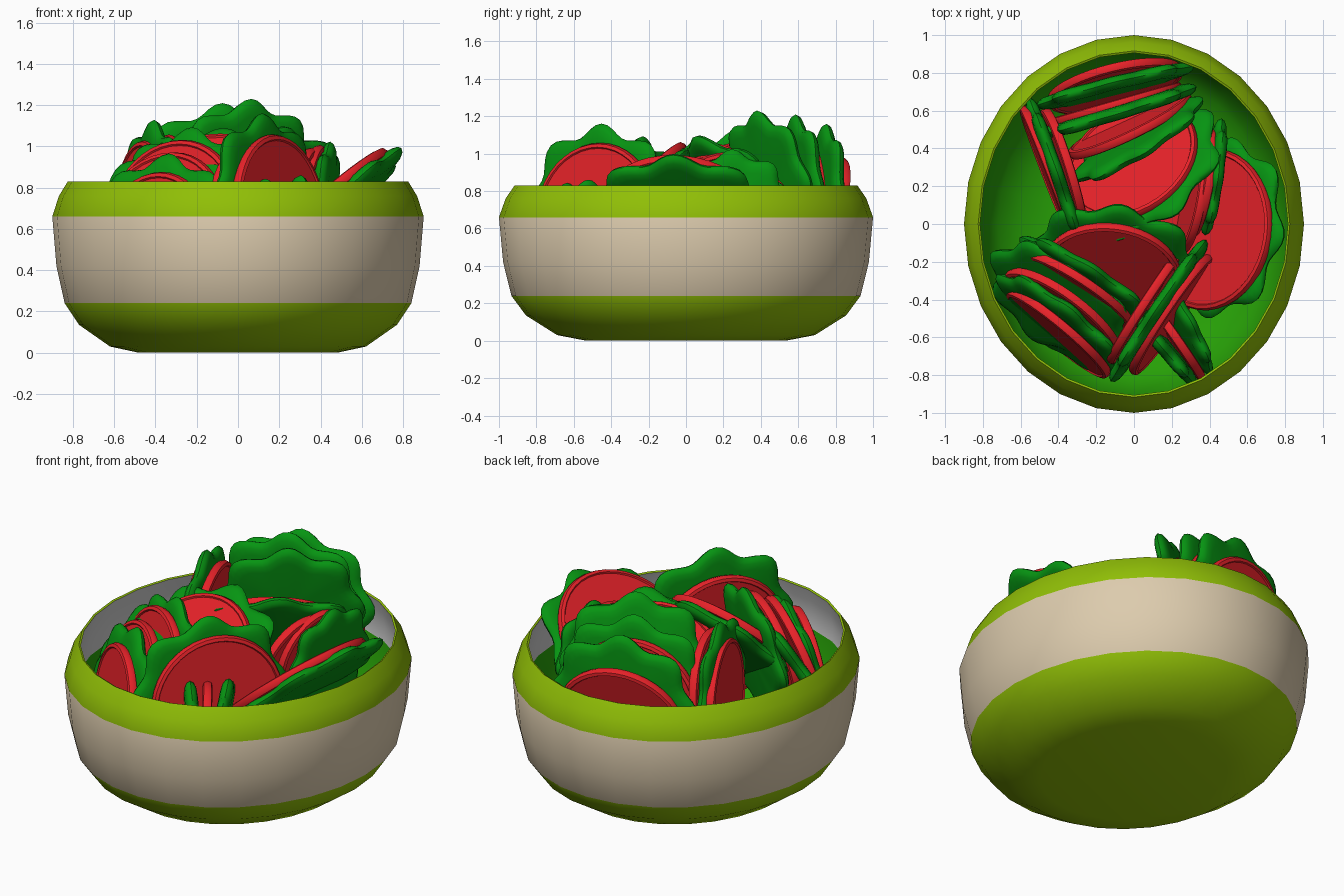
import bpy, bmesh
from math import sin, cos, pi, radians
from mathutils import Vector

if "Cube" in bpy.data.objects:
    bpy.data.objects.remove(bpy.data.objects["Cube"])


def material(name, rgb):
    m = bpy.data.materials.new(name)
    m.diffuse_color = (*rgb, 1)
    m.use_nodes = True
    m.node_tree.nodes["Principled BSDF"].inputs["Base Color"].default_value = m.diffuse_color
    return m


LIME = material("lime", (0.28, 0.52, 0.002))
CREAM = material("cream", (0.72, 0.60, 0.42))
WHITE = material("white", (0.8, 0.8, 0.8))
INNER = material("inner_green", (0.02, 0.35, 0.002))
LEAF = material("leaf", (0.002, 0.30, 0.006))
RED = material("tomato", (0.80, 0.016, 0.022))


def lathe(name, profile, n, mats, outline=lambda a: (1, 1), bands=None):
    """Sweep (radius, height) points around z; outline scales x and y."""
    bm = bmesh.new()
    rings = []
    for r, z in profile:
        if r == 0:
            rings.append([bm.verts.new((0, 0, z))] * n)
        else:
            ring = []
            for i in range(n):
                a = 2 * pi * i / n
                sx, sy = outline(a)
                ring.append(bm.verts.new((r * sx * cos(a), r * sy * sin(a), z)))
            rings.append(ring)
    for k in range(len(rings) - 1):
        lo, hi = rings[k], rings[k + 1]
        for i in range(n):
            j = (i + 1) % n
            vs = list(dict.fromkeys((lo[i], lo[j], hi[j], hi[i])))
            f = bm.faces.new(vs)
            f.material_index = bands[k] if bands else 0
    bmesh.ops.recalc_face_normals(bm, faces=bm.faces)
    me = bpy.data.meshes.new(name)
    bm.to_mesh(me)
    bm.free()
    for m in mats:
        me.materials.append(m)
    ob = bpy.data.objects.new(name, me)
    bpy.context.collection.objects.link(ob)
    bpy.ops.object.select_all(action='DESELECT')
    ob.select_set(True)
    bpy.context.view_layer.objects.active = ob
    bpy.ops.object.shade_smooth_by_angle(angle=radians(50))
    return ob


# Oval bowl: outside bottom to rim, then down the inside
bowl_profile = [(0, 0), (0.48, 0), (0.62, 0.03), (0.77, 0.135), (0.84, 0.24),
                (0.88, 0.42), (0.90, 0.66), (0.868, 0.76), (0.825, 0.83),
                (0.815, 0.825), (0.835, 0.75), (0.85, 0.66), (0.845, 0.58),
                (0.79, 0.27), (0.72, 0.17), (0.6, 0.09), (0.46, 0.06), (0, 0.06)]
bowl_bands = [0] * 4 + [1] * 2 + [0] * 3 + [2] * 3 + [3] * 5
lathe("bowl", bowl_profile, 28, [LIME, CREAM, WHITE, INNER],
      lambda a: (1, 1 / 0.9), bowl_bands)


def place(ob, centre, az, el):
    """Point the flat side along azimuth az and elevation el (degrees)."""
    a, e = radians(az), radians(el)
    d = Vector((cos(a) * cos(e), sin(a) * cos(e), sin(e)))
    ob.location = centre
    ob.rotation_mode = 'QUATERNION'
    ob.rotation_quaternion = d.to_track_quat('Z', 'Y')


# Lettuce leaf: rounded plate with a wavy outline
def leaf(x, y, z, r, az, el):
    def wave(a):
        k = 1 + 0.075 * cos(8 * a) + 0.025 * sin(3 * a)
        return k, k
    t = 0.036
    prof = [(0, -t), (r - 0.075, -t), (r - 0.035, -t * 0.85), (r - 0.01, -t * 0.5),
            (r, 0), (r - 0.01, t * 0.5), (r - 0.035, t * 0.85),
            (r - 0.075, t), (0, t)]
    place(lathe("lettuce_leaf", prof, 72, [LEAF], wave), (x, y, z), az, el)


# Tomato slice: flat disc with a rounded skin around the edge
def tomato(x, y, z, r, az, el):
    t = 0.026
    prof = [(0, -t * 0.7), (r - 0.032, -t * 0.7), (r - 0.026, -t),
            (r - 0.008, -t * 0.8), (r, 0), (r - 0.008, t * 0.8),
            (r - 0.026, t), (r - 0.032, t * 0.7), (0, t * 0.7)]
    place(lathe("tomato_slice", prof, 40, [RED]), (x, y, z), az, el)


# Back pile, fanned: outer ones lean out, inner ones lie back
tomato(-0.10, 0.73, 0.63, 0.37, 104, -16)
leaf(-0.10, 0.73, 0.74, 0.40, 104, -3)
tomato(-0.10, 0.63, 0.72, 0.37, 106, 0)
leaf(-0.08, 0.60, 0.79, 0.40, 107, 2)
tomato(-0.02, 0.52, 0.72, 0.36, 116, 8)
leaf(0.02, 0.45, 0.84, 0.38, 122, 12)
tomato(-0.01, 0.33, 0.78, 0.38, 125, 45)
leaf(0.04, 0.30, 0.75, 0.44, 128, 42)

# Left pile
tomato(-0.46, 0.29, 0.67, 0.36, 201, 2)
leaf(-0.42, 0.27, 0.72, 0.39, 199, 2)
tomato(-0.37, 0.27, 0.70, 0.36, 197, 6)

# Front left pile, fanned out
leaf(-0.26, -0.29, 0.70, 0.38, 238, 10)
tomato(-0.31, -0.36, 0.67, 0.37, 237, 12)
leaf(-0.40, -0.41, 0.64, 0.41, 235, 32)
tomato(-0.38, -0.49, 0.61, 0.38, 233, 18)
leaf(-0.40, -0.53, 0.57, 0.39, 232, 15)
tomato(-0.40, -0.58, 0.53, 0.35, 230, 8)

# Middle pair, leaning back
tomato(-0.12, -0.27, 0.78, 0.38, 262, 44)
leaf(-0.11, -0.20, 0.75, 0.43, 262, 42)

# Front right pile
tomato(0.07, -0.43, 0.65, 0.37, -33, 3)
leaf(0.13, -0.46, 0.72, 0.42, -34, 2)
tomato(0.20, -0.48, 0.68, 0.38, -34, 6)
leaf(0.14, -0.63, 0.56, 0.27, 40, 2)
tomato(0.21, -0.60, 0.56, 0.27, 35, -2)
leaf(0.27, -0.54, 0.58, 0.27, 28, -8)

# Right pile
tomato(0.40, -0.03, 0.70, 0.43, 172, 49)
leaf(0.45, -0.02, 0.67, 0.45, 172, 47)
leaf(0.42, 0.25, 0.72, 0.29, 172, 5)
tomato(0.36, 0.22, 0.72, 0.29, 170, 8)
tomato(0.30, 0.14, 0.70, 0.30, 170, 12)
